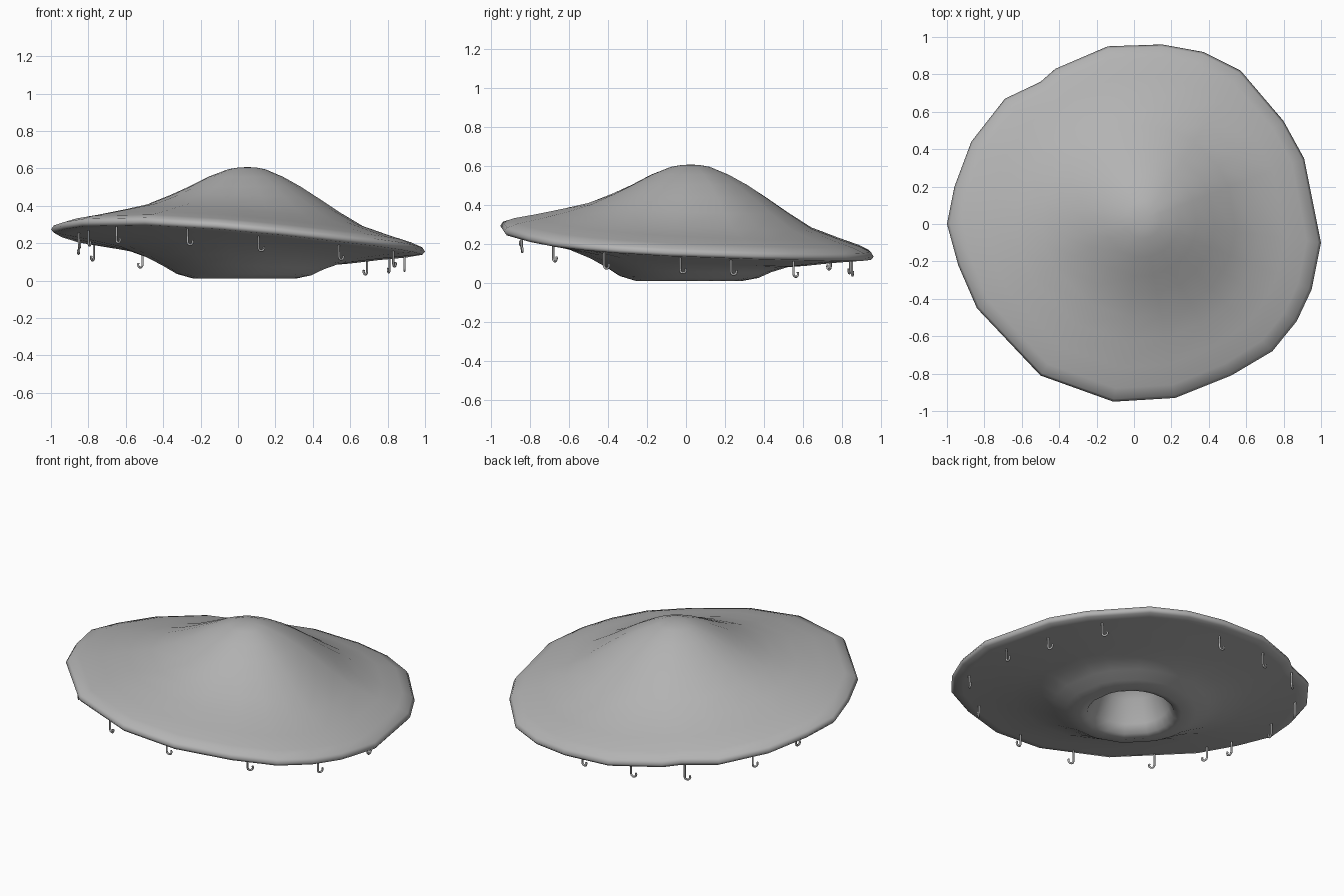
import bpy, bmesh, math
from mathutils import Vector

cube = bpy.data.objects.get("Cube")
if cube:
    bpy.data.objects.remove(cube, do_unlink=True)


def material(name, value):
    mat = bpy.data.materials.new(name)
    mat.use_nodes = True
    color = (value, value, value, 1)
    mat.diffuse_color = color
    mat.node_tree.nodes["Principled BSDF"].inputs["Base Color"].default_value = color
    return mat


grey = material("plain grey", 0.45)


# Lean and slight twist of the brim
def tilt(x, y):
    return -0.062 * x - 0.075 * y + 0.03 * x * y


# Irregular rim outline seen from above
OUTLINE = [(-1, 0), (-.96, .2), (-.87, .44), (-.69, .67), (-.5, .76), (-.42, .83),
           (-.14, .95), (.15, .96), (.37, .92), (.57, .82), (.8, .55), (.91, .35),
           (1, -.1), (.95, -.35), (.87, -.52), (.74, -.68), (.52, -.81), (.22, -.93),
           (-.11, -.95), (-.5, -.81), (-.84, -.45), (-.94, -.22)]

# Profile from the peak, around the rim, to the roof of the underside hollow
PROFILE = [(.05, .604), (.1, .595), (.2, .555), (.3, .502), (.4, .448), (.52, .385),
           (.65, .33), (.8, .288), (.92, .258), (.985, .234), (1, .212), (.985, .195),
           (.93, .188), (.8, .17), (.65, .145), (.52, .11), (.43, .07), (.36, .032),
           (.28, .012), (.24, .022), (.215, .07), (.17, .2), (.1, .28)]


def shell_point(corner, frac, z):
    edge = Vector(corner)
    flat = edge.normalized().lerp(edge, frac ** 2) * frac
    flat += Vector((.052, .025)) * (1 - frac)
    lean = min(1, max(0, (frac - .3) / .35))
    return (flat.x, flat.y, z + lean * tilt(flat.x, flat.y))


# Domed canopy with a hollow bowl below
bm = bmesh.new()
rings = [[bm.verts.new(shell_point(c, f, z)) for c in OUTLINE] for f, z in PROFILE]
count = len(OUTLINE)
for upper, lower in zip(rings, rings[1:]):
    for i in range(count):
        j = (i + 1) % count
        bm.faces.new((upper[i], upper[j], lower[j], lower[i]))
for ring, z in ((rings[0], .607), (rings[-1], .31)):
    tip = bm.verts.new((.052, .025, z))
    for i in range(count):
        bm.faces.new((tip, ring[i], ring[(i + 1) % count]))
bmesh.ops.recalc_face_normals(bm, faces=bm.faces)
for face in bm.faces:
    face.smooth = True
mesh = bpy.data.meshes.new("canopy")
bm.to_mesh(mesh)
bm.free()
mesh.materials.append(grey)
canopy = bpy.data.objects.new("canopy", mesh)
bpy.context.collection.objects.link(canopy)

# Small hooks hanging below the rim
HOOKS = [(.11, -.84), (-.27, -.84), (.54, -.68), (.83, -.42), (.89, -.03),
         (.81, .23), (.69, .55), (.1, .85), (-.22, .84), (-.51, .74),
         (-.77, .46), (-.85, .16), (-.85, -.18), (-.8, -.33), (-.65, -.6)]


def hook(index, x, y):
    curve = bpy.data.curves.new("hook_%d" % index, "CURVE")
    curve.dimensions = "3D"
    curve.bevel_depth = .006
    curve.bevel_resolution = 1
    curve.use_fill_caps = True
    radius = .015
    path = [(0, .02), (0, -.055)]
    for step in range(1, 7):
        angle = math.pi * (1 + step / 5)
        path.append((radius + radius * math.cos(angle), -.055 + radius * math.sin(angle)))
    spline = curve.splines.new("POLY")
    spline.points.add(len(path) - 1)
    for point, (a, b) in zip(spline.points, path):
        point.co = (a, 0, b, 1)
    curve.materials.append(grey)
    obj = bpy.data.objects.new(curve.name, curve)
    obj.location = (x, y, .175 + tilt(x, y))
    obj.rotation_euler.z = math.atan2(y, x) + math.pi / 2
    bpy.context.collection.objects.link(obj)


for n, (x, y) in enumerate(HOOKS):
    hook(n, x, y)
